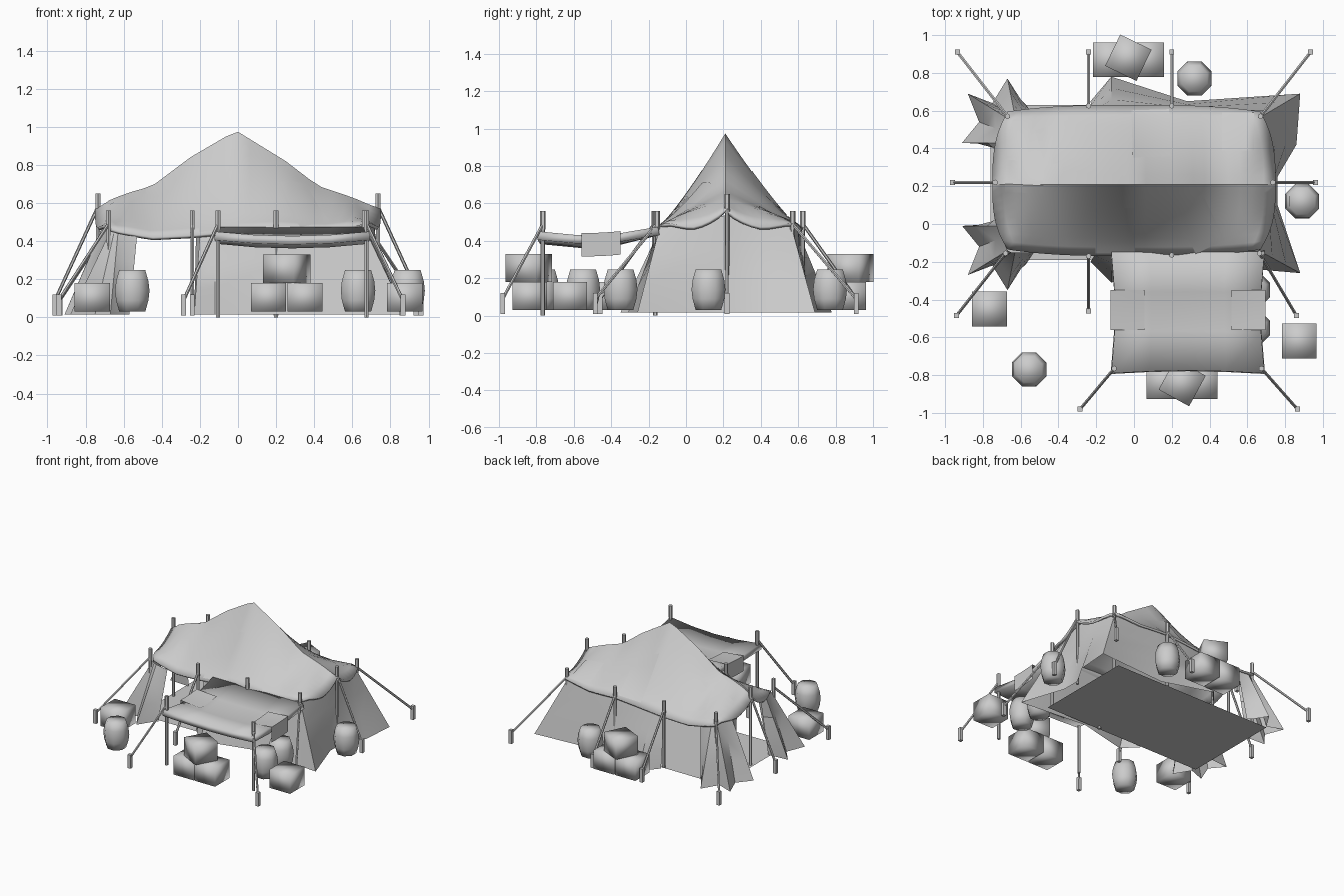
import bpy, bmesh, math
from mathutils import Vector, Matrix

cube = bpy.data.objects.get("Cube")
if cube:
    bpy.data.objects.remove(cube, do_unlink=True)

grey = bpy.data.materials.new("canvas_grey")
grey.use_nodes = True
COL = (0.6, 0.6, 0.6, 1)
grey.diffuse_color = COL
grey.node_tree.nodes["Principled BSDF"].inputs["Base Color"].default_value = COL

RIDGE_Y = 0.21
FLOOR_Z = 0.016


def finish(name, bm, smooth=40, solid=0):
    """Turn a bmesh into a shaded object; smooth is the sharp-edge angle."""
    me = bpy.data.meshes.new(name)
    bmesh.ops.recalc_face_normals(bm, faces=bm.faces)
    bm.to_mesh(me)
    bm.free()
    me.materials.append(grey)
    ob = bpy.data.objects.new(name, me)
    bpy.context.collection.objects.link(ob)
    bpy.ops.object.select_all(action='DESELECT')
    ob.select_set(True)
    bpy.context.view_layer.objects.active = ob
    if smooth:
        bpy.ops.object.shade_smooth_by_angle(angle=math.radians(smooth))
    if solid:
        mod = ob.modifiers.new("thickness", 'SOLIDIFY')
        mod.thickness = abs(solid)
        mod.offset = -1 if solid > 0 else 1
    return ob


def grid(name, nu, nv, point, solid=0, smooth=40):
    """Sheet of nu by nv cells; point(u, v) gives a place for u, v in 0..1."""
    bm = bmesh.new()
    rows = [[bm.verts.new(point(i / nu, j / nv)) for j in range(nv + 1)] for i in range(nu + 1)]
    for i in range(nu):
        for j in range(nv):
            bm.faces.new((rows[i][j], rows[i + 1][j], rows[i + 1][j + 1], rows[i][j + 1]))
    bm.normal_update()
    up = sum(f.normal.z for f in bm.faces) > 0
    return finish(name, bm, smooth, solid if up else -solid)


def lerp_table(table, x):
    if x <= table[0][0]:
        return table[0][1]
    for (a, fa), (b, fb) in zip(table, table[1:]):
        if x <= b:
            return fa + (fb - fa) * (x - a) / (b - a)
    return table[-1][1]


# Roof: peaked ridge, sagging eaves, end edges drooping between the poles
RIDGE = [(-0.76, 0.56), (-0.68, 0.61), (-0.55, 0.66), (-0.45, 0.69), (-0.25, 0.84), (-0.01, 0.98),
         (0.25, 0.82), (0.42, 0.69), (0.6, 0.63), (0.74, 0.57)]
EAVE = [(-0.72, 0.48), (-0.62, 0.45), (-0.45, 0.42), (-0.24, 0.43), (0.2, 0.47), (0.45, 0.46), (0.67, 0.49)]


def eave_half(x, side):
    return (0.42 if side > 0 else 0.38) - 0.04 * min(1, abs(x) / 0.7) ** 3


def roof_z(x, y):
    side = 1 if y > RIDGE_Y else -1
    t = max(0, 1 - abs(y - RIDGE_Y) / eave_half(x, side))
    low, high = lerp_table(EAVE, x), lerp_table(RIDGE, x)
    power = 1.2 - 0.5 * min(1, abs(x) / 0.7) ** 2
    droop = 0.065 * max(0, min(1, (abs(x) - 0.62) / 0.12))
    return low + (high - low) * t ** power - droop * 4 * t * (1 - t)


def roof_point(u, v):
    s, side = 2 * u - 1, (1 if v > 0.5 else -1)
    d = abs(2 * v - 1)
    x = s * (0.67 + 0.08 * (1 - d ** 3))
    y = RIDGE_Y + side * d * eave_half(x, side)
    return x, y, roof_z(x, y)


grid("roof", 24, 16, roof_point, solid=0.018, smooth=35)

# Thin cloth patches lying on the roof
PATCHES = [(-0.1, -0.035, 0.21, 0.24, 0), (0.345, 0, 0.17, 0.27, 0.45), (0.09, 0.48, 0.2, 0.25, 0.03),
           (-0.4, 0.43, 0.2, 0.2, 0.3), (-0.58, 0.25, 0.2, 0.17, -0.05), (0.55, 0.49, 0.17, 0.2, 0)]
for cx, cy, w, h, rot in PATCHES:
    def patch_point(u, v):
        p = Matrix.Rotation(rot, 2) @ Vector(((u - 0.5) * w, (v - 0.5) * h))
        x, y = cx + p.x, cy + p.y
        return x, y, roof_z(x, y) + 0.004
    grid("roof_patch", 8, 8, patch_point)


# Front canopy with thick soft edge, and patches draped over its sides
def canopy_z(x, y):
    v = (y + 0.79) / 0.64
    s = (x - 0.285) / 0.4
    return 0.45 + 0.025 * v - (0.12 + 0.05 * max(0, 1 - s * s)) * v * (1 - v) - 0.02 * (1 - s * s) * (1 - v)


def canopy_point(u, v):
    y = -0.79 + 0.64 * v + 0.015 * math.sin(math.pi * u) * (1 - v)
    x = 0.285 + (2 * u - 1) * (0.405 - 0.02 * math.sin(math.pi * v))
    return x, y, canopy_z(x, y)


grid("canopy", 4, 3, canopy_point, solid=0.045, smooth=180)
for side in (-1, 1):
    def drape_point(u, v):
        y = -0.56 + 0.21 * v
        if u < 0.4:
            x, drop = 0.41, 0.125 * (1 - u / 0.4)
        else:
            x, drop = 0.41 - 0.18 * (u - 0.4) / 0.6, 0
        x = 0.285 + side * x
        return x, y, canopy_z(x, y) + 0.01 - drop
    grid("canopy_patch", 5, 4, drape_point)


# Walls: cloth strips given as (top x, top y, bottom x, bottom y) columns
def wall(name, columns):
    n = len(columns) - 1

    def point(u, v):
        tx, ty, bx, by = columns[round(u * n)]
        top = Vector((tx, ty, roof_z(tx, ty) - 0.012))
        return top.lerp(Vector((bx, by, FLOOR_Z)), v)
    grid(name, n, 3, point, smooth=30)


wall("main_wall", [(-0.22, 0.59, -0.23, 0.65), (-0.12, 0.6, -0.12, 0.78), (0.28, 0.6, 0.28, 0.65),
                   (0.66, 0.56, 0.88, 0.69), (0.69, 0.42, 0.86, 0.42), (0.71, 0.25, 0.76, 0.25),
                   (0.71, 0.12, 0.76, 0.1), (0.66, -0.14, 0.88, -0.26), (0.3, -0.15, 0.3, -0.21),
                   (-0.12, -0.15, -0.12, -0.31), (-0.2, -0.15, -0.23, -0.2)])
CORNER = [(-0.53, 0.57, -0.57, 0.63), (-0.58, 0.57, -0.6, 0.66), (-0.63, 0.57, -0.67, 0.77),
          (-0.65, 0.57, -0.75, 0.64), (-0.67, 0.56, -0.88, 0.69), (-0.69, 0.49, -0.82, 0.54),
          (-0.71, 0.43, -0.91, 0.43), (-0.71, 0.36, -0.74, 0.42)]
wall("back_corner_curtain", CORNER)
wall("front_corner_curtain", [(a, 2 * RIDGE_Y - b, c, 2 * RIDGE_Y - d) for a, b, c, d in CORNER])

# Ground sheet
grid("ground_sheet", 1, 1, lambda u, v: (-0.76 + 1.44 * u, -0.19 + 0.82 * v, FLOOR_Z), smooth=0)


def box(name, center, size, rot=0, smooth=0):
    bm = bmesh.new()
    m = Matrix.Translation(center) @ Matrix.Rotation(rot, 4, 'Z') @ Matrix.Diagonal((*size, 1))
    bmesh.ops.create_cube(bm, size=1, matrix=m)
    return finish(name, bm, smooth)


def rod(name, a, b, r):
    a, b = Vector(a), Vector(b)
    bm = bmesh.new()
    m = Matrix.Translation((a + b) / 2) @ (b - a).to_track_quat('Z', 'Y').to_matrix().to_4x4()
    bmesh.ops.create_cone(bm, cap_ends=True, segments=6, radius1=r, radius2=r, depth=(b - a).length, matrix=m)
    return finish(name, bm, 50)


# Poles with thicker heads, guy ropes and ground stakes
def pole(x, y, top, stake=None, foot=FLOOR_Z):
    rod("pole", (x, y, foot), (x, y, top - 0.05), 0.012)
    rod("pole_head", (x, y, top - 0.1), (x, y, top), 0.015)
    if stake:
        rod("guy_rope", (x, y, top - 0.07), (*stake, 0.09), 0.009)
        box("stake", (*stake, 0.065), (0.026, 0.026, 0.11))


for sx in (-1, 1):
    pole(0.67 * sx, 0.57, 0.56, (0.935 * sx, 0.91))
    pole(0.735 * sx, 0.22, 0.65, (0.96 * sx, 0.22))
pole(-0.68, -0.155, 0.56, (-0.94, -0.485))
pole(0.665, -0.155, 0.56, (0.86, -0.485))
for x in (-0.24, 0.2):
    pole(x, 0.625, 0.56, (x, 0.91))
pole(-0.24, -0.17, 0.56, (-0.24, -0.46))
pole(0.2, -0.165, 0.56, foot=0)
pole(-0.105, -0.765, 0.56, (-0.285, -0.98), foot=0)
pole(0.675, -0.765, 0.56, (0.865, -0.98), foot=0)

# Crates, loose and in stacks of three
SIDE = 0.184
for x, y in ((-0.765, -0.45), (0.875, -0.62)):
    box("crate", (x, y, 0.105), (SIDE, SIDE, 0.15), 0, 180)
for x, y, top_y, rot in ((0.255, -0.835, -0.84, -0.5), (-0.03, 0.87, 0.88, -0.45)):
    for dx in (-0.096, 0.096):
        box("crate", (x + dx, y, 0.105), (SIDE, SIDE, 0.15), 0, 180)
    box("top_crate", (x, top_y, 0.255), (SIDE, SIDE, 0.15), rot, 180)

# Barrels: eight-sided, bulging in the middle
RINGS = [(0.074, 0.03), (0.092, 0.09), (0.098, 0.14), (0.092, 0.19), (0.074, 0.248)]
for x, y in ((-0.555, -0.77), (0.89, 0.12), (0.32, 0.77), (0.63, -0.35), (0.63, -0.55)):
    bm = bmesh.new()
    loops = [[bm.verts.new((x + r * math.cos((k + 0.5) * math.pi / 4),
                            y + r * math.sin((k + 0.5) * math.pi / 4), z)) for k in range(8)] for r, z in RINGS]
    for low, high in zip(loops, loops[1:]):
        for k in range(8):
            n = (k + 1) % 8
            bm.faces.new((low[k], low[n], high[n], high[k]))
    bm.faces.new(loops[-1])
    bm.faces.new(loops[0][::-1])
    finish("barrel", bm, 180)
